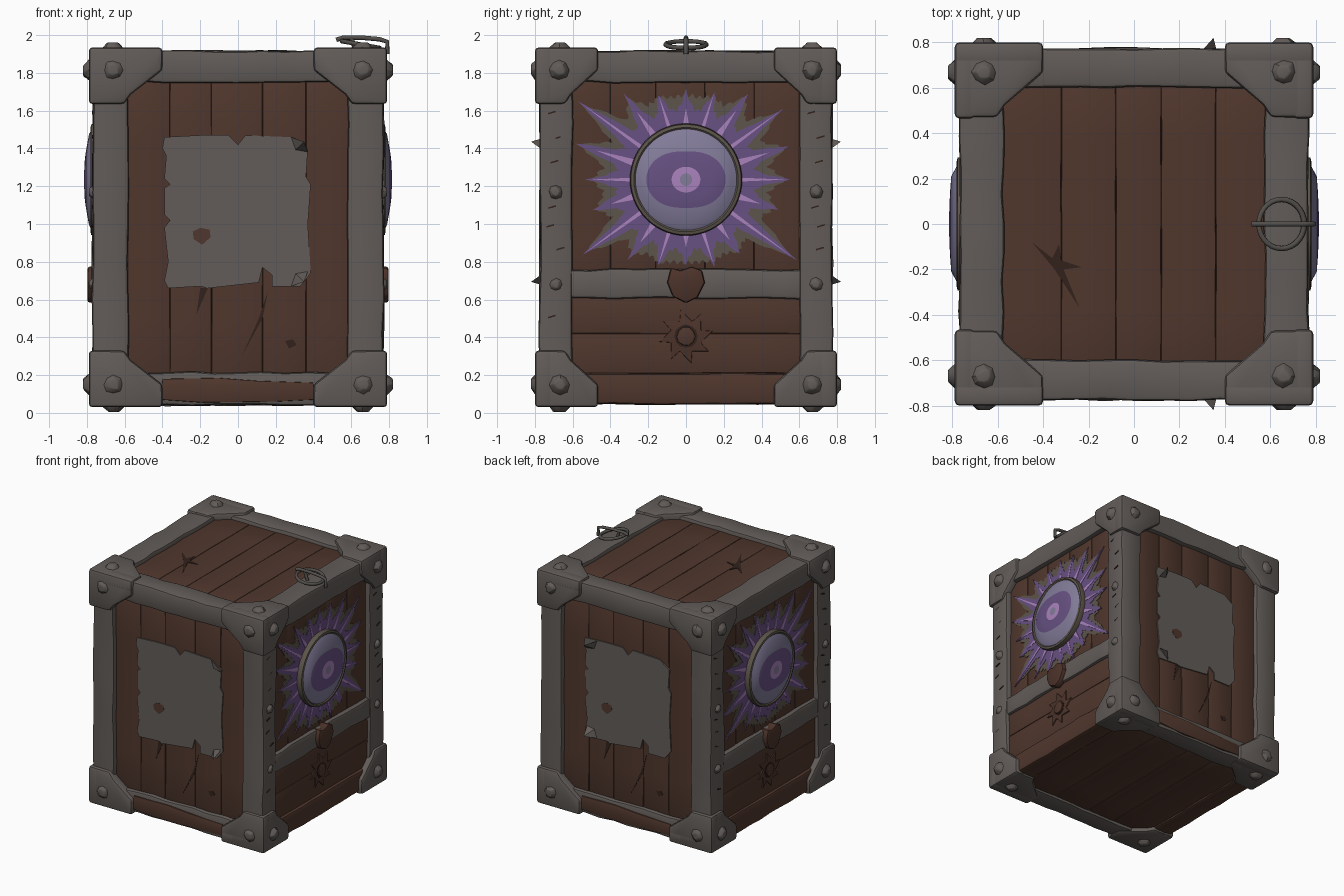
import bpy, bmesh, math, random
from mathutils import Vector, Matrix

if "Cube" in bpy.data.objects:
    bpy.data.objects.remove(bpy.data.objects["Cube"])

random.seed(4)

def material(name, r, g, b):
    m = bpy.data.materials.new(name)
    m.diffuse_color = (r, g, b, 1)
    m.use_nodes = True
    m.node_tree.nodes["Principled BSDF"].inputs["Base Color"].default_value = m.diffuse_color
    return m

GREY = material("stone grey", 0.122, 0.107, 0.098)
WOOD = material("brown wood", 0.080, 0.038, 0.026)
DARK = material("dark crack brown", 0.032, 0.016, 0.012)
RED = material("red brown", 0.075, 0.034, 0.024)
OLIVE = material("olive grey", 0.108, 0.090, 0.070)
PURPLE = material("purple", 0.135, 0.082, 0.225)
LILAC = material("pale lilac", 0.225, 0.200, 0.320)
BRIGHT = material("bright lilac", 0.40, 0.225, 0.50)
IRON = material("iron", 0.085, 0.078, 0.070)

def finish(name, bm, mats, bevel=0.0, rot=0, segs=2):
    """Bevel sharp edges, turn about z, and make an object."""
    bmesh.ops.recalc_face_normals(bm, faces=bm.faces)
    if bevel:
        edges = [e for e in bm.edges if e.is_manifold and e.calc_face_angle(0) > 0.7]
        bmesh.ops.bevel(bm, geom=edges, offset=bevel, segments=segs, profile=0.5,
                        affect='EDGES', clamp_overlap=True)
    bm.transform(Matrix.Rotation(rot, 4, 'Z'))
    me = bpy.data.meshes.new(name)
    bm.to_mesh(me)
    bm.free()
    for m in (mats if isinstance(mats, list) else [mats]):
        me.materials.append(m)
    ob = bpy.data.objects.new(name, me)
    bpy.context.collection.objects.link(ob)
    return ob

def add_prism(bm, pts, axis, d0, d1):
    """Extrude a flat outline along an axis."""
    put = {'x': lambda a, b, d: (d, a, b), 'y': lambda a, b, d: (a, d, b),
           'z': lambda a, b, d: (a, b, d)}[axis]
    lo = [bm.verts.new(put(a, b, d0)) for a, b in pts]
    hi = [bm.verts.new(put(a, b, d1)) for a, b in pts]
    n = len(pts)
    bm.faces.new(lo)
    bm.faces.new(hi)
    for i in range(n):
        bm.faces.new((lo[i], lo[(i + 1) % n], hi[(i + 1) % n], hi[i]))

def prism(name, polys, axis, d0, d1, mat, bevel=0.0, rot=0):
    bm = bmesh.new()
    for p in polys:
        add_prism(bm, p, axis, d0, d1)
    return finish(name, bm, mat, bevel, rot)

def beam(name, x, y, z, mat, bevel=0.018, rough=0.006, rot=0, cuts=9):
    """Worn box: cut along its length and jittered."""
    lo, hi = Vector((x[0], y[0], z[0])), Vector((x[1], y[1], z[1]))
    size = hi - lo
    bm = bmesh.new()
    bmesh.ops.create_cube(bm, size=1)
    for v in bm.verts:
        v.co = (lo + hi) / 2 + Vector([v.co[i] * size[i] for i in range(3)])
    k = max(range(3), key=lambda i: size[i])
    if cuts:
        long = [e for e in bm.edges
                if abs(e.verts[0].co[k] - e.verts[1].co[k]) > size[k] * 0.5]
        bmesh.ops.subdivide_edges(bm, edges=long, cuts=cuts)
    for v in bm.verts:
        v.co += Vector([random.uniform(-rough, rough) for _ in range(3)])
    return finish(name, bm, mat, bevel, rot)

def blob(y, z, r, n, vary=0.15):
    return [(y + r * random.uniform(1 - vary, 1 + vary) * math.cos(2 * math.pi * i / n),
             z + r * random.uniform(1 - vary, 1 + vary) * math.sin(2 * math.pi * i / n))
            for i in range(n)]

def planks(name, edges, make, rot=0):
    for i, (a, b) in enumerate(zip(edges, edges[1:])):
        x, y, z = make(a, b)
        beam(f"{name}_{i + 1}", x, y, z, WOOD, 0.007, 0.0015, rot, 4)

def stud(name, pos, axis, sign, r, h, mat=GREY):
    """Blunt faceted bolt head standing on a face."""
    bm = bmesh.new()
    bmesh.ops.create_cone(bm, cap_ends=True, segments=8, radius1=r, radius2=r * 0.45, depth=h)
    for v in bm.verts:
        v.co.x += random.uniform(-.1, .1) * r
        v.co.y += random.uniform(-.1, .1) * r
    d = Vector((0, 0, 0))
    d[axis] = sign
    q = Vector((0, 0, 1)).rotation_difference(d).to_matrix().to_4x4()
    bm.transform(Matrix.Translation(pos) @ q)
    finish(name, bm, mat, h * 0.15)

# Core and top and bottom boards
beam("core", (-.70, .70), (-.70, .70), (.08, 1.86), DARK, 0, 0)
planks("top_board", [-.6, -.32, -.08, .12, .36, .6],
       lambda a, b: ((a, b), (-.62, .62), (1.8, 1.885)))
planks("bottom_board", [-.62, -.3, -.05, .28, .62],
       lambda a, b: ((a, b), (-.66, .66), (.06, .12)))
prism("top_crack", [[(-.45, -.08), (-.36, -.15), (-.33, -.09), (-.32, -.16), (-.23, -.19),
                     (-.31, -.2), (-.24, -.37), (-.35, -.2)]], 'z', 1.88, 1.888, DARK)

# Upright posts and top rails
for sx in (-1, 1):
    for sy in (-1, 1):
        beam("corner_post", sorted((sx * .58, sx * .77)), sorted((sy * .6, sy * .775)),
             (.06, 1.9), GREY)
for s in (-1, 1):
    beam("top_rail_long", (-.62, .62), sorted((s * .6, s * .775)), (1.75, 1.917), GREY)
    beam("top_rail_side", sorted((s * .575, s * .77)), (-.64, .64), (1.75, 1.917), GREY)

# Corner caps: three clipped plates each, with bolts
for sx in (-1, 1):
    for sy in (-1, 1):
        for sz in (-1, 1):
            Z = lambda t: 1.935 - t if sz > 0 else .03 + t
            X = lambda t: sx * (.79 - t)
            Y = lambda t: sy * (.80 - t)
            L = [(0, 0), (1, 0), (1, .12), (.57, .25), (.48, .30), (0, .30)]
            bm = bmesh.new()
            add_prism(bm, [(X(a * .39), Z(b)) for a, b in L], 'y', sy * .70, sy * .80)
            add_prism(bm, [(Y(a * .335), Z(b)) for a, b in L], 'x', sx * .70, sx * .79)
            add_prism(bm, [(X(a * .39), Y(b * 1.1)) for a, b in L], 'z', Z(.1), Z(0))
            finish("corner_cap", bm, GREY, .02)
            stud("cap_bolt_front", (X(.13), sy * .805, Z(.12)), 1, sy, .062, .03)
            stud("cap_bolt_side", (sx * .80, Y(.13), Z(.12)), 0, sx, .062, .04)
            stud("cap_bolt_end", (X(.13), Y(.13), Z(0) + sz * .008), 2, sz, .062, .035)

def reach(t):
    """Distance from the eye centre to the panel edge at angle t."""
    c, s = abs(math.cos(t)), math.sin(t)
    return min(.6 / max(c, 1e-4), (.51 if s > 0 else .47) / max(abs(s), 1e-4))

EYE_Z, RAYS, SUB = 1.235, 20, 12

def burst(valley, power, tips):
    pts = []
    for i in range(RAYS * SUB):
        t = 2 * math.pi * i / (RAYS * SUB)
        f = i / SUB
        near = round(f) % RAYS
        u = min(1, 2 * abs(f - round(f)))
        tip = max(reach(2 * math.pi * near / RAYS) * tips[near], valley)
        r = valley + (tip - valley) * (1 - u) ** power
        r = min(r + .012 * math.sin(i * 1.9), reach(t))
        pts.append((r * math.cos(t), EYE_Z + r * math.sin(t)))
    return pts

for rot in (0, math.pi):
    # Poster side: boards, torn poster, bottom rail with bare wood
    planks("poster_side_board", [-.6, -.36, -.14, .13, .36, .6],
           lambda a, b: ((a, b), (-.735, -.66), (.18, 1.78)), rot)
    poster = [(-.39, 1.46), (-.2, 1.47), (-.05, 1.47), (0, 1.42), (.04, 1.47), (.28, 1.46),
              (.37, 1.40), (.36, 1.25), (.385, 1.21), (.37, 1.0), (.385, .74), (.33, .67),
              (.18, .67), (.18, .73), (.13, .77), (.11, .69), (-.16, .66), (-.2, .67),
              (-.37, .66), (-.39, .7), (-.37, .8), (-.39, .98), (-.36, 1.02), (-.39, 1.05),
              (-.39, 1.19), (-.36, 1.21), (-.39, 1.24), (-.38, 1.36), (-.40, 1.40)]
    prism("torn_poster", [poster], 'y', -.744, -.73, GREY, 0, rot)
    prism("poster_hole", [[(-.24, .96), (-.2, .98), (-.15, .97), (-.145, .93), (-.19, .89),
                           (-.235, .92)]], 'y', -.746, -.73, WOOD, 0, rot)
    sx = 1 if rot == 0 else -1
    for z, dz in ((1.46, -.08), (.67, .08)):
        bm = bmesh.new()
        vs = [bm.verts.new(p) for p in ((sx * .28, -.742, z), (sx * .37, -.742, z + dz),
              (sx * .35, -.82, z + dz * .3), (sx * .30, -.735, z + dz * .9))]
        for tri in ((0, 1, 2), (0, 1, 3), (1, 2, 3), (0, 2, 3)):
            bm.faces.new([vs[i] for i in tri])
        finish("poster_curl", bm, GREY, 0, rot)
    prism("board_cracks", [[(.16, .65), (.13, .5), (.02, .3), (.11, .5)],
                           [(.25, .38), (.29, .39), (.31, .36), (.27, .34)],
                           [(-.2, .66), (-.16, .66), (-.22, .52)]],
          'y', -.738, -.73, DARK, 0, rot)
    beam("bottom_rail", (-.62, .62), (-.765, -.6), (.04, .215), GREY, rot=rot)
    prism("bottom_rail_wood", [[(-.41, .07), (-.2, .055), (.2, .06), (.41, .07), (.4, .16),
                                (.1, .17), (-.1, .185), (-.4, .18)]],
          'y', -.773, -.75, WOOD, .004, rot)

    # Eye side: boards and painted burst
    planks("eye_side_board", [-.62, -.4, -.16, .1, .36, .62],
           lambda a, b: ((.66, .73), (a, b), (.7, 1.78)), rot)
    tips = [random.uniform(.82, 1) for _ in range(RAYS)]
    prism("burst_edge", [burst(.44, 1.2, [t * .95 for t in tips])], 'x', .725, .7335, OLIVE, 0, rot)
    prism("burst_paint", [burst(.37, 2.2, tips)], 'x', .725, .736, PURPLE, 0, rot)
    rays = []
    for i in range(RAYS):
        t = 2 * math.pi * i / RAYS
        w = .011 + .009 * (i % 2)
        c, s = math.cos(t), math.sin(t)
        far = reach(t) * tips[i] * (.97 if i % 2 == 0 else .8)
        rays.append([(.27 * c - w * s, EYE_Z + .27 * s + w * c),
                     (.27 * c + w * s, EYE_Z + .27 * s - w * c), (far * c, EYE_Z + far * s)])
    prism("burst_rays", rays, 'x', .725, .7385, BRIGHT, 0, rot)

    # Domed eye: lathed rings coloured rim, white, iris, pupil, glint
    rings = [(.285, .70, 0), (.297, .755, 0), (.292, .777, 0), (.276, .781, 0), (.268, .774, 0),
             (.24, .789, .0), (.18, .805, .03), (.12, .811, .012), (.072, .813, .004),
             (.033, .815, 0), (.008, .815, 0)]
    colour = [0, 0, 0, 0, 1, 1, 2, 2, 3, 1]
    bm = bmesh.new()
    N = 56
    loops = []
    for r, x, k in rings:
        loops.append([bm.verts.new((x, (r + k * math.cos(2 * t)) * math.cos(t),
                                    EYE_Z + (r + k * math.cos(2 * t)) * math.sin(t)))
                      for t in (2 * math.pi * i / N for i in range(N))])
    for a, b, c in zip(loops, loops[1:], colour):
        for i in range(N):
            j = (i + 1) % N
            bm.faces.new((a[i], a[j], b[j], b[i])).material_index = c
    bm.faces.new(loops[-1]).material_index = 1
    finish("domed_eye", bm, [OLIVE, LILAC, PURPLE, BRIGHT], 0, rot)

    # Middle rail, shield boss, drawer boards, base plank
    beam("middle_rail", (.64, .765), (-.63, .63), (.605, .76), GREY, rot=rot)
    prism("shield_boss", [[(-.08, .77), (-.03, .755), (.03, .775), (.085, .755), (.1, .69),
                           (.06, .61), (0, .58), (-.07, .615), (-.1, .69)]],
          'x', .72, .798, RED, .015, rot)
    planks("drawer_board", [.21, .42, .61],
           lambda a, b: ((.64, .742), (-.62, .62), (a, b)), rot)
    beam("base_plank", (.6, .762), (-.63, .63), (.045, .212), WOOD, .02, .004, rot)

    # Carved sun on the drawer
    sun = [((.145 if i % 2 == 0 else .085) * math.cos(math.pi * i / 8 + .2 * (i % 2 == 0)),
            .405 + (.145 if i % 2 == 0 else .085) * math.sin(math.pi * i / 8 + .2 * (i % 2 == 0)))
           for i in range(16)]
    prism("carved_sun", [sun], 'x', .73, .752, RED, .004, rot)
    prism("carved_sun_groove", [blob(0, .405, .062, 12, .03)], 'x', .74, .754, DARK, 0, rot)
    prism("carved_sun_centre", [blob(0, .405, .05, 10, .05)], 'x', .74, .762, WOOD, .006, rot)

# Small bolts and nicks on the eye-side posts
for s in (-1, 1):
    for sy in (-1, 1):
        for z in (.68, 1.17):
            stud("post_bolt", (s * .777, sy * .69, z), 0, s, .04, .025)
        cuts = []
        for z in (.5, .86, .98, 1.08, 1.32, 1.45, 1.58):
            y = sy * .69 + random.uniform(-.03, .03)
            cuts.append([(y - .02, z), (y + .022, z + .012), (y + .02, z + .02), (y - .02, z + .008)])
        prism("post_nicks", cuts, 'x', s * .765, s * .7735, DARK)

# Ring and staple on top
def tube(name, pts, r, mat, cyclic=False):
    cu = bpy.data.curves.new(name, 'CURVE')
    cu.dimensions = '3D'
    cu.bevel_depth, cu.bevel_resolution, cu.use_fill_caps = r, 2, True
    sp = cu.splines.new('POLY')
    sp.points.add(len(pts) - 1)
    for p, co in zip(sp.points, pts):
        p.co = (*co, 1)
    sp.use_cyclic_u = cyclic
    cu.materials.append(mat)
    ob = bpy.data.objects.new(name, cu)
    bpy.context.collection.objects.link(ob)

tube("pull_ring", [(.65 + .1 * math.cos(t), .108 * math.sin(t), 1.95 - .018 * math.cos(t))
                   for t in (2 * math.pi * i / 28 for i in range(28))], .012, IRON, True)
tube("ring_staple", [(.52, 0, 1.975), (.56, 0, 1.987), (.66, 0, 1.986), (.75, 0, 1.978),
                     (.79, 0, 1.965), (.79, 0, 1.90)], .012, IRON)
tube("ring_staple_leg", [(.6, 0, 1.985), (.63, 0, 1.90)], .012, IRON)

# Smooth shading with sharp edges kept
meshes = [o for o in bpy.context.scene.objects if o.type == 'MESH']
for o in meshes:
    o.select_set(True)
bpy.context.view_layer.objects.active = meshes[0]
bpy.ops.object.shade_smooth_by_angle(angle=math.radians(35))
